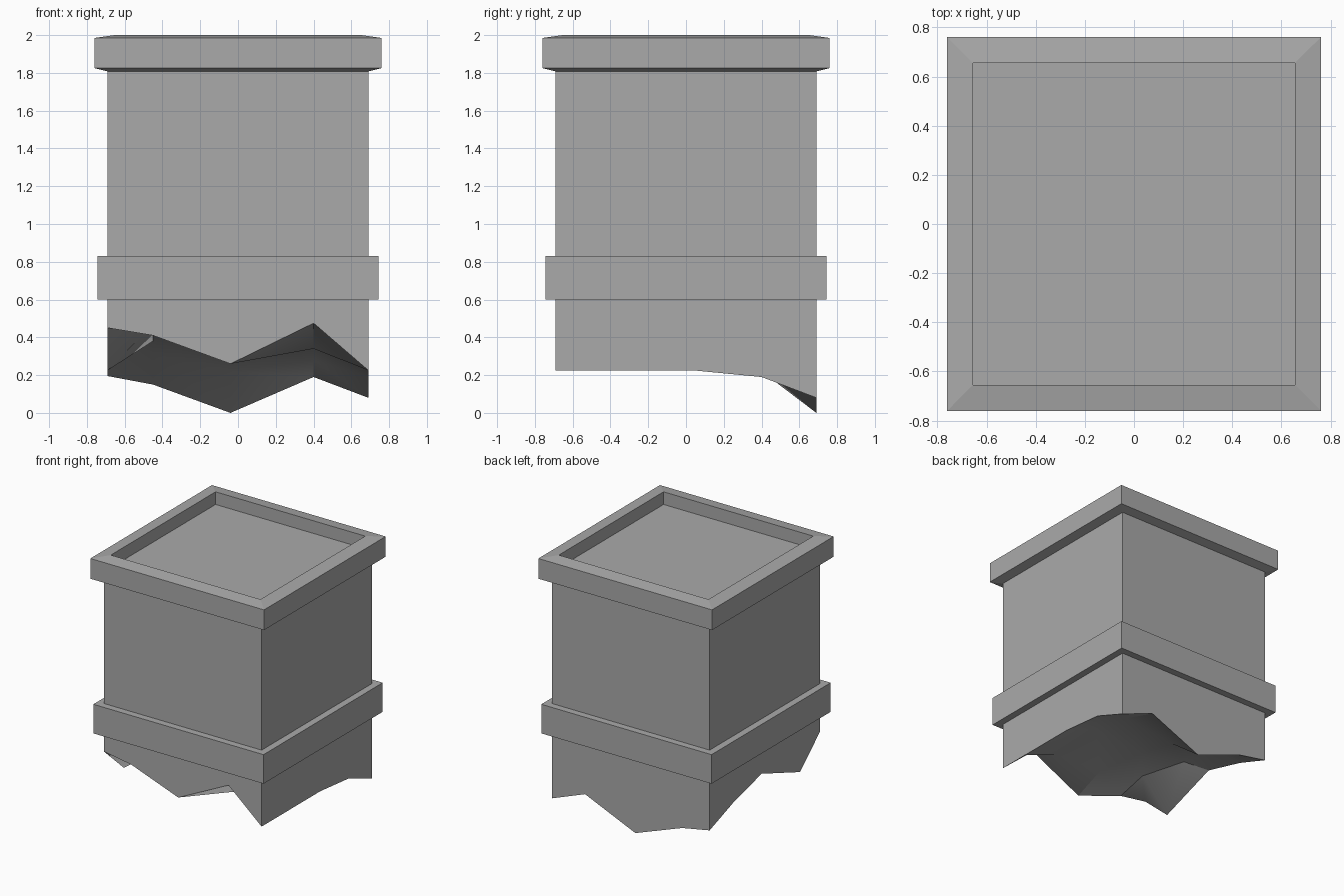
import bpy
import bmesh

if "Cube" in bpy.data.objects:
    bpy.data.objects.remove(bpy.data.objects["Cube"], do_unlink=True)

stone = bpy.data.materials.new("grey_stone")
stone.use_nodes = True
colour = (0.4, 0.4, 0.4, 1)
stone.diffuse_color = colour
stone.node_tree.nodes["Principled BSDF"].inputs["Base Color"].default_value = colour


def finish(bm, name):
    bmesh.ops.recalc_face_normals(bm, faces=bm.faces)
    mesh = bpy.data.meshes.new(name)
    bm.to_mesh(mesh)
    bm.free()
    mesh.materials.append(stone)
    obj = bpy.data.objects.new(name, mesh)
    bpy.context.collection.objects.link(obj)
    return obj


def square_sweep(name, profile, closed=True):
    """Sweep a (half width, height) profile round a square."""
    bm = bmesh.new()
    rings = [[bm.verts.new((sx * r, sy * r, z))
              for sx, sy in ((-1, -1), (1, -1), (1, 1), (-1, 1))]
             for r, z in profile]
    pairs = list(zip(rings, rings[1:]))
    if closed:
        pairs.append((rings[-1], rings[0]))
    else:
        bm.faces.new(rings[-1])
    for a, b in pairs:
        for i in range(4):
            j = (i + 1) % 4
            bm.faces.new((a[i], a[j], b[j], b[i]))
    return finish(bm, name)


# Shaft with a broken underside: heights by row, front to back
W = 0.69
TOP = 1.85
xs = (-W, -0.45, -0.04, 0.4, W)
ys = (-W, -0.44, 0.04, 0.4, W)
broken = (
    (0.45, 0.41, 0.26, 0.475, 0.225),
    (0.225, 0.47, 0.36, 0.34, 0.225),
    (0.395, 0.38, 0.30, 0.34, 0.225),
    (0.30, 0.31, 0.22, 0.28, 0.19),
    (0.195, 0.15, 0.0, 0.19, 0.08),
)
bm = bmesh.new()
low = [[bm.verts.new((x, y, z)) for x, z in zip(xs, row)]
       for y, row in zip(ys, broken)]
for j in range(4):
    for i in range(4):
        bm.faces.new((low[j][i], low[j + 1][i], low[j + 1][i + 1], low[j][i + 1]))
rim = (low[0][:-1] + [row[-1] for row in low[:-1]]
       + low[-1][:0:-1] + [row[0] for row in low[:0:-1]])
high = [bm.verts.new((v.co.x, v.co.y, TOP)) for v in rim]
for k in range(len(rim)):
    n = (k + 1) % len(rim)
    bm.faces.new((rim[k], rim[n], high[n], high[k]))
bm.faces.new(high)
shaft = finish(bm, "broken_shaft")
bpy.context.view_layer.objects.active = shaft
shaft.select_set(True)
bpy.ops.object.shade_smooth_by_angle(angle=0.52)

# Band round the shaft
square_sweep("lower_band", [(0.68, 0.6), (0.745, 0.6), (0.745, 0.83), (0.68, 0.83)])

# Capping with sloped edges and a sunken top
square_sweep("top_cap", [(0.68, 1.805), (0.76, 1.825), (0.76, 1.985),
                         (0.655, 2.0), (0.655, 1.9)], closed=False)
